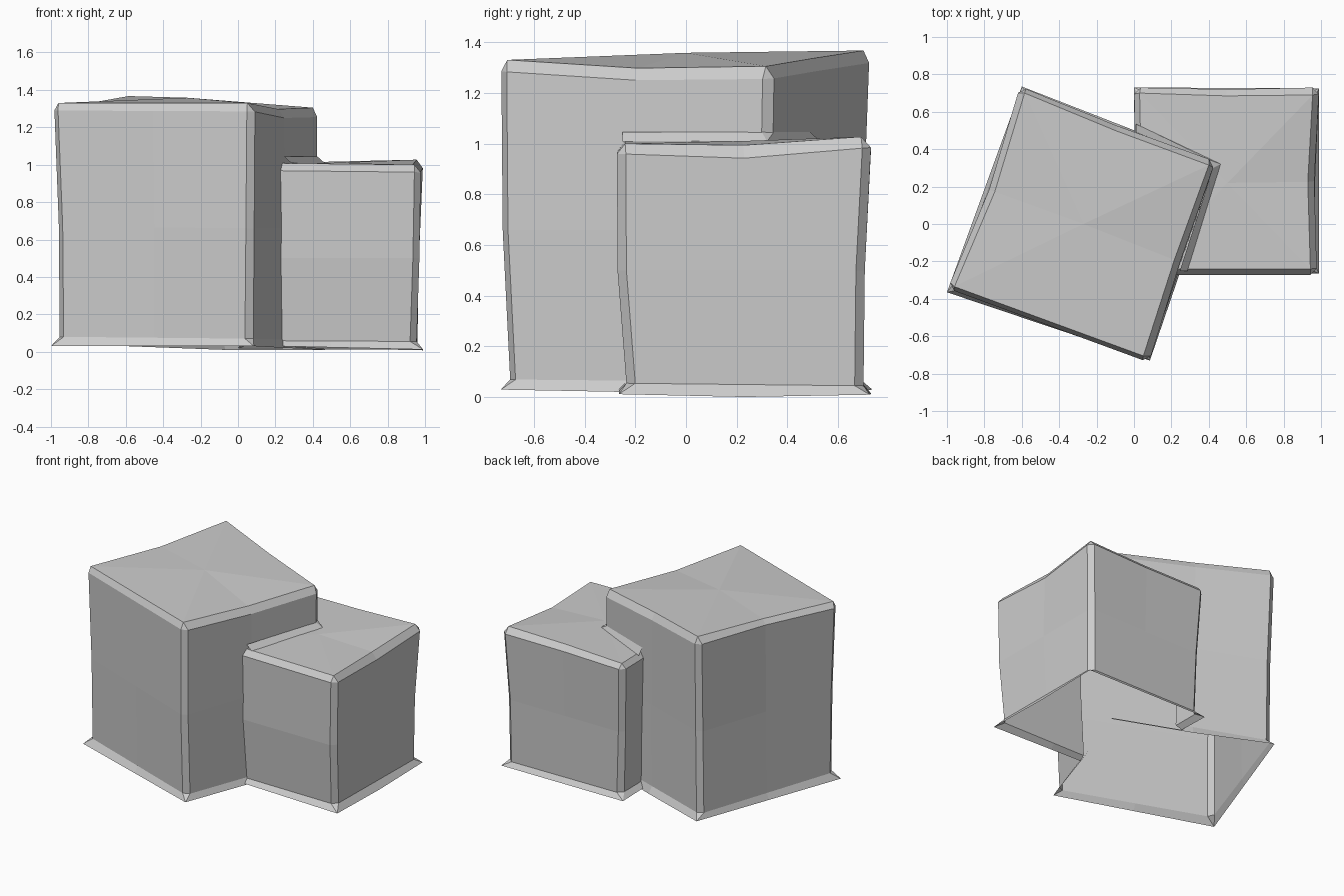
import bpy, bmesh
from mathutils import Vector

if "Cube" in bpy.data.objects:
    bpy.data.objects.remove(bpy.data.objects["Cube"])


def ring(corners, bow, chamfer):
    """Twelve points: each corner split in two by the chamfer, plus side middles.
    bow = (inward shift, z shift) for each side middle."""
    cs = [Vector(c) for c in corners]
    mids = []
    for i in range(4):
        a, b = cs[i], cs[(i + 1) % 4]
        d = (b - a).normalized()
        inward = Vector((-d.y, d.x, 0))
        mids.append((a + b) / 2 + inward * bow[i][0] + Vector((0, 0, bow[i][1])))
    pts = []
    for i in range(4):
        before = (mids[i - 1] - cs[i]).normalized() * chamfer
        after = (mids[i] - cs[i]).normalized() * chamfer
        pts += [cs[i] + before, cs[i] + after, mids[i]]
    return pts


def block(name, rings, base_centre, top_centre):
    """Closed chamfered block lofted through the rings."""
    bm = bmesh.new()
    loops = [[bm.verts.new(p) for p in r] for r in rings]
    for lo, hi in zip(loops, loops[1:]):
        for i in range(12):
            j = (i + 1) % 12
            bm.faces.new((lo[i], lo[j], hi[j], hi[i]))
    for loop, centre, step in ((loops[0], base_centre, -1), (loops[-1], top_centre, 1)):
        c = bm.verts.new(centre)
        for i in range(12):
            j = (i + 1) % 12
            bm.faces.new((c, loop[i], loop[j])[::step])
    bmesh.ops.remove_doubles(bm, verts=bm.verts, dist=0.0005)
    bmesh.ops.recalc_face_normals(bm, faces=bm.faces)
    me = bpy.data.meshes.new(name)
    bm.to_mesh(me)
    bm.free()
    ob = bpy.data.objects.new(name, me)
    bpy.context.collection.objects.link(ob)
    return ob


flat = [(0, 0)] * 4

# Tall turned block: flared foot, wall, bent middle, shoulder, top
tall = block("tall_block", [
    ring([(-1.0, -.365, .03), (.085, -.73, .03), (.465, .32, .01), (-.60, .735, .03)],
         [(0, 0), (.01, 0), (0, -.01), (0, 0)], 0),
    ring([(-.965, -.34, .08), (.07, -.705, .07), (.435, .325, .06), (-.60, .70, .07)], flat, .035),
    ring([(-.97, -.345, .67), (.075, -.735, .66), (.435, .325, .66), (-.60, .71, .67)],
         [(0, 0), (.0, 0), (0, 0), (.01, 0)], .035),
    ring([(-.995, -.345, 1.29), (.08, -.74, 1.285), (.435, .335, 1.255), (-.61, .735, 1.32)],
         [(0, 0), (.01, -.02), (.01, .0), (.03, 0)], .035),
    ring([(-.96, -.335, 1.33), (.05, -.705, 1.33), (.40, .315, 1.305), (-.585, .70, 1.367)],
         [(0, 0), (.01, -.02), (.01, 0), (.03, -.01)], 0),
], (-.27, 0, .02), (-.27, 0, 1.358))

# Low square block with the same construction
low = block("low_block", [
    ring([(.01, -.265, .035), (.99, -.265, .012), (.99, .725, .01), (0, .73, .015)],
         [(0, 0), (.0, -.01), (0, 0), (0, 0)], 0),
    ring([(.03, -.235, .06), (.955, -.235, .055), (.96, .70, .045), (.035, .70, .05)], flat, .035),
    ring([(.03, -.27, .5), (.97, -.27, .5), (.965, .705, .5), (.02, .705, .5)], flat, .035),
    ring([(.02, -.272, .97), (.978, -.272, .96), (.99, .73, .985), (0, .73, .97)],
         [(0, 0), (.02, -.03), (.01, 0), (0, 0)], .035),
    ring([(.05, -.24, 1.01), (.943, -.24, 1.0), (.955, .69, 1.027), (.03, .70, 1.005)],
         [(0, 0), (.02, -.02), (.01, 0), (0, 0)], 0),
], (.5, .23, .02), (.5, .22, 1.01))

# Merge the blocks into one shell and open the underside
mod = tall.modifiers.new("union", 'BOOLEAN')
mod.operation = 'UNION'
mod.solver = 'EXACT'
mod.object = low
dg = bpy.context.evaluated_depsgraph_get()
me = bpy.data.meshes.new_from_object(tall.evaluated_get(dg))
bpy.data.objects.remove(low)
tall.modifiers.clear()
tall.data = me
tall.name = "joined_blocks"
bm = bmesh.new()
bm.from_mesh(me)
under = [f for f in bm.faces if f.normal.z < -.7 and f.calc_center_median().z < .1]
bmesh.ops.delete(bm, geom=under, context='FACES')
bm.to_mesh(me)
bm.free()

# Sloped strip where the low top meets the tall walls
inner = [(.245, -.25, 1.045), (.423, .30, 1.045), (.40, .345, 1.045), (.01, .49, 1.045)]
outer = [(.285, -.25, 1.008), (.465, .32, 1.008), (.465, .32, 1.008), (.01, .535, 1.004)]
bm = bmesh.new()
a = [bm.verts.new(p) for p in inner]
b = [bm.verts.new(p) for p in outer]
for i in range(3):
    bm.faces.new((a[i], b[i], b[i + 1], a[i + 1]))
bmesh.ops.remove_doubles(bm, verts=bm.verts, dist=.0005)
strip = bpy.data.meshes.new("step_strip")
bm.to_mesh(strip)
bm.free()
bpy.context.collection.objects.link(bpy.data.objects.new("step_strip", strip))
